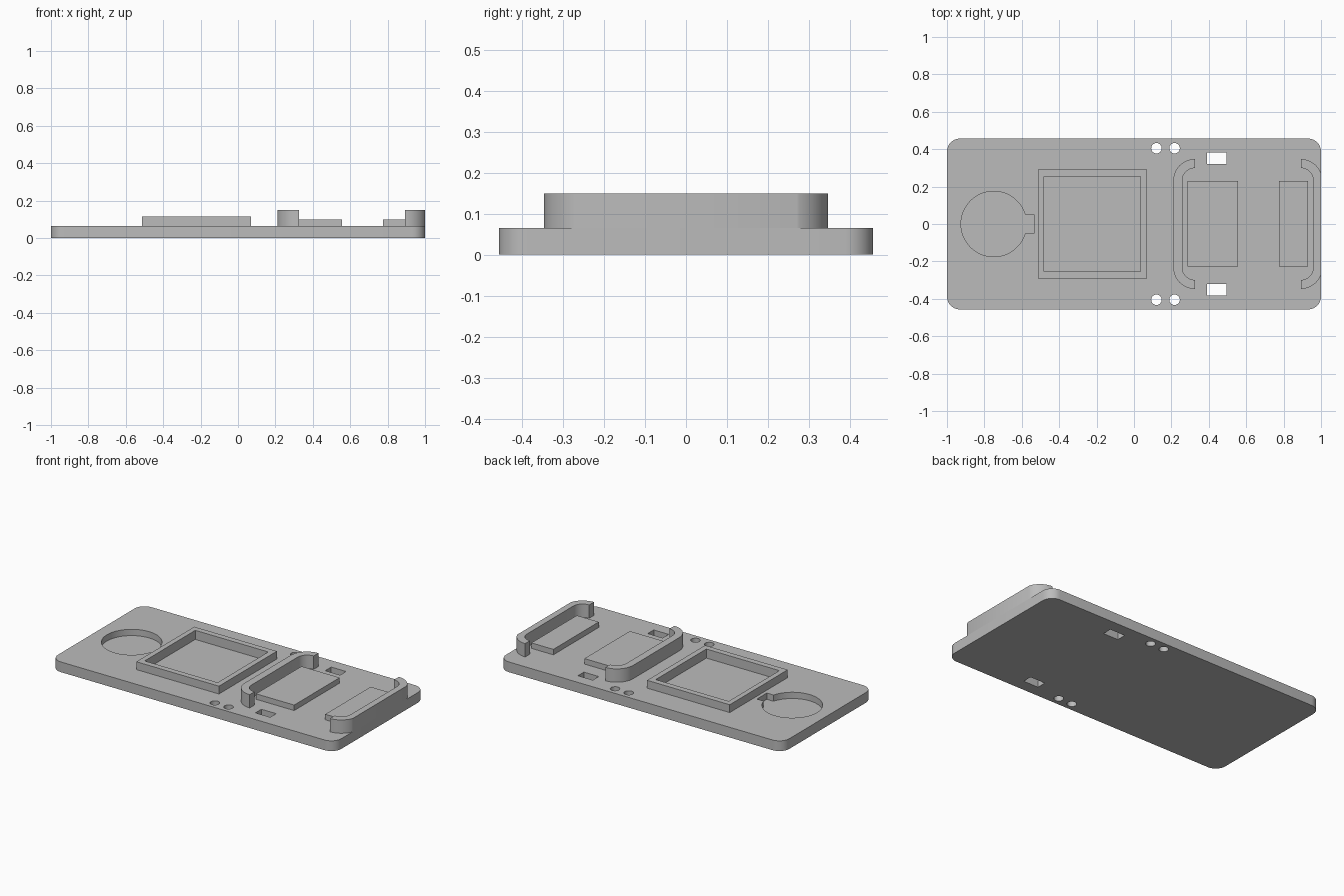
import bpy
import bmesh
from math import asin, cos, pi, sin, sqrt

if "Cube" in bpy.data.objects:
    bpy.data.objects.remove(bpy.data.objects["Cube"], do_unlink=True)

grey = bpy.data.materials.new("plain grey")
grey.use_nodes = True
grey.diffuse_color = (0.5, 0.5, 0.5, 1)
grey.node_tree.nodes["Principled BSDF"].inputs["Base Color"].default_value = (0.5, 0.5, 0.5, 1)

TOP = 0.065       # upper surface of the plate
HALF_DEPTH = 0.457


def arc(cx, cy, r, start, end, steps=12):
    return [(cx + r * cos(start + (end - start) * i / steps),
             cy + r * sin(start + (end - start) * i / steps)) for i in range(steps + 1)]


def rect(x0, x1, y0, y1):
    return [(x0, y0), (x1, y0), (x1, y1), (x0, y1)]


def prism(name, outline, z0, z1):
    """Extrude a closed outline straight up."""
    bm = bmesh.new()
    face = bm.faces.new([bm.verts.new((x, y, z0)) for x, y in outline])
    grown = bmesh.ops.extrude_face_region(bm, geom=[face])["geom"]
    bmesh.ops.translate(bm, vec=(0, 0, z1 - z0),
                        verts=[v for v in grown if isinstance(v, bmesh.types.BMVert)])
    bmesh.ops.recalc_face_normals(bm, faces=bm.faces)
    mesh = bpy.data.meshes.new(name)
    bm.to_mesh(mesh)
    bm.free()
    mesh.materials.append(grey)
    obj = bpy.data.objects.new(name, mesh)
    bpy.context.collection.objects.link(obj)
    return obj


def activate(obj):
    bpy.ops.object.select_all(action="DESELECT")
    obj.select_set(True)
    bpy.context.view_layer.objects.active = obj


def cut(obj, outline, z0, z1):
    """Remove a prism from the object."""
    cutter = prism("cutter", outline, z0, z1)
    cutter.hide_render = True
    mod = obj.modifiers.new("cut", "BOOLEAN")
    mod.operation, mod.solver, mod.object = "DIFFERENCE", "EXACT", cutter
    activate(obj)
    bpy.ops.object.modifier_apply(modifier=mod.name)
    bpy.data.objects.remove(cutter, do_unlink=True)


# Rounded base plate
R = 0.07
corners = [(1, 1), (-1, 1), (-1, -1), (1, -1)]
outline = []
for i, (sx, sy) in enumerate(corners):
    outline += arc(sx * (1 - R), sy * (HALF_DEPTH - R), R, i * pi / 2, (i + 1) * pi / 2, 8)
plate = prism("base_plate", outline, 0, TOP)

# Round recess with a finger notch
a = asin(0.05 / 0.175)
keyhole = arc(-0.75, 0, 0.175, a, 2 * pi - a, 64) + [(-0.535, -0.05), (-0.535, 0.05)]
cut(plate, keyhole, 0.025, 0.2)

# Screw holes and strap slots on both long edges
for side in (-1, 1):
    for x in (0.12, 0.217):
        cut(plate, arc(x, side * 0.405, 0.028, 0, 2 * pi * 31 / 32, 31), -0.1, 0.2)
    cut(plate, rect(0.39, 0.495, side * 0.352 - 0.03, side * 0.352 + 0.03), -0.1, 0.2)

# Square frame around a shallow pocket
frame = prism("square_frame", rect(-0.513, 0.07, -0.292, 0.292), TOP, 0.115)
pocket = rect(-0.48, 0.035, -0.255, 0.255)
cut(frame, pocket, 0.0, 0.2)
cut(plate, pocket, 0.057, 0.2)

# Raised pads
prism("inner_pad", rect(0.287, 0.556, -0.228, 0.23), TOP, 0.1)
prism("end_pad", rect(0.775, 0.93, -0.228, 0.23), TOP, 0.1)


# Curved retaining walls facing each other
def wall(name, cx, direction):
    outer, inner, cy = 0.115, 0.067, 0.232
    path = (arc(0, cy, outer, pi / 2, 0) + arc(0, -cy, outer, 0, -pi / 2)
            + arc(0, -cy, inner, -pi / 2, 0) + arc(0, cy, inner, 0, pi / 2))
    return prism(name, [(cx + direction * x, y) for x, y in path], TOP, 0.15)


inner_wall = wall("inner_wall", 0.325, -1)
end_wall = wall("end_wall", 0.892, 1)
cut(end_wall, rect(1, 1.2, -0.5, 0.5), 0, 0.3)   # trimmed flush with the plate

for obj in (plate, inner_wall, end_wall):
    activate(obj)
    bpy.ops.object.shade_smooth_by_angle(angle=pi / 6)
